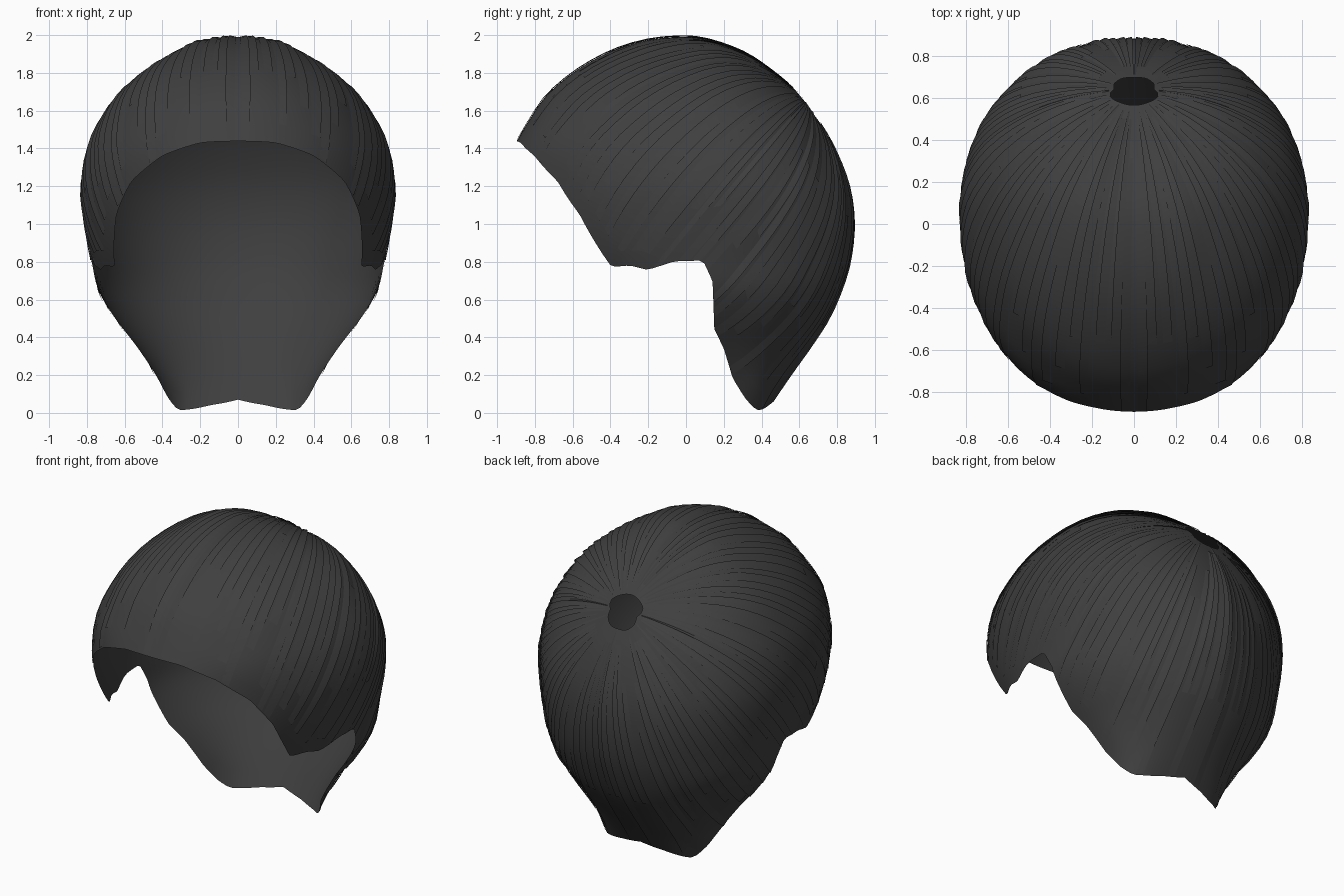
import bpy, bmesh, math, random
from mathutils import Vector
from mathutils.bvhtree import BVHTree

if "Cube" in bpy.data.objects:
    bpy.data.objects.remove(bpy.data.objects["Cube"])

random.seed(4)
hair = bpy.data.materials.new("charcoal_hair")
hair.diffuse_color = (0.05, 0.05, 0.05, 1)
hair.use_nodes = True
hair.node_tree.nodes["Principled BSDF"].inputs["Base Color"].default_value = hair.diffuse_color

# Head form as horizontal slices: z, half width, back y, middle y, front y
SLICES = [
    (1.99, .05, .05, 0, -.08), (1.975, .16, .12, .01, -.2), (1.94, .27, .23, .02, -.33),
    (1.89, .36, .34, .03, -.45), (1.8, .5, .47, .04, -.6), (1.68, .63, .61, .05, -.74),
    (1.55, .72, .7, .05, -.83), (1.4, .79, .785, .05, -.91), (1.2, .825, .86, .05, -.92),
    (1.0, .81, .885, .05, -.89), (.8, .775, .865, .06, -.78), (.65, .74, .82, .11, -.6),
    (.5, .65, .755, .15, -.4), (.35, .535, .66, .19, -.25), (.2, .435, .555, .25, -.15),
    (.08, .37, .475, .31, -.05), (0, .31, .42, .36, 0), (-.1, .25, .36, .32, 0)]

# Hairline, from the middle of the forehead round to the middle of the nape
HAIRLINE = [Vector(p) for p in [
    (0, -.9, 1.44), (.2, -.885, 1.435), (.4, -.8, 1.36), (.55, -.66, 1.22),
    (.63, -.55, 1.05), (.66, -.4, .77), (.69, -.29, .785), (.72, -.2, .76),
    (.76, -.06, .805), (.765, .09, .81), (.75, .14, .7), (.61, .15, .44),
    (.53, .2, .34), (.43, .25, .17), (.37, .32, .06), (.28, .4, .005),
    (.15, .44, .035), (0, .47, .065)]]
CENTRE = Vector((0, .1, 1.0))
WHORL = (Vector((0, .65, 1.66)) - CENTRE).normalized()


def spline(rows, i, f):
    """Smooth interpolation between rows i and i+1."""
    a, b, c, d = (rows[min(max(i + k, 0), len(rows) - 1)] for k in (-1, 0, 1, 2))
    return [.5 * (2 * q + (r - p) * f + (2 * p - 5 * q + 4 * r - s) * f * f
                  + (3 * q - p - 3 * r + s) * f ** 3) for p, q, r, s in zip(a, b, c, d)]


def head_form(segments=96, steps=5):
    verts, faces = [], []
    rows = [spline(SLICES, i, k / steps) for i in range(len(SLICES) - 1) for k in range(steps)]
    rows.append(SLICES[-1])
    for z, w, back, mid, front in rows:
        for j in range(segments):
            a = 2 * math.pi * j / segments
            s, c = math.sin(a), math.cos(a)
            sx = math.copysign(abs(s) ** .95, s)
            cy = math.copysign(abs(c) ** .95, c)
            verts.append((w * sx, mid + cy * (back - mid if c > 0 else mid - front), z))
    for i in range(len(rows) - 1):
        for j in range(segments):
            k = (j + 1) % segments
            faces.append((i * segments + j, i * segments + k,
                          (i + 1) * segments + k, (i + 1) * segments + j))
    faces.append(tuple(range(segments)))
    return BVHTree.FromPolygons(verts, faces)


FORM = head_form()
LENGTHS = [(b - a).length for a, b in zip(HAIRLINE, HAIRLINE[1:])]


def hairline(u):
    d = min(max(u, 0), 1) * sum(LENGTHS)
    for a, b, l in zip(HAIRLINE, HAIRLINE[1:], LENGTHS):
        if d <= l:
            return a.lerp(b, d / l)
        d -= l
    return HAIRLINE[-1].copy()


def point(u, t, lift=0):
    """Point on the head form: u along the hairline, t from crown to hairline."""
    end = hairline(u) - CENTRE
    direction = WHORL.slerp(end.normalized(), t)
    hit = FORM.ray_cast(CENTRE, direction)[0]
    if hit is None:
        hit = CENTRE + direction * end.length
    p = hit + direction * lift
    if u <= 0 or u >= 1:
        p.x = 0
    return p


def add_grid(bm, grid):
    rows = [[bm.verts.new(p) for p in row] for row in grid]
    for r, s in zip(rows, rows[1:]):
        for j in range(len(r) - 1):
            f = bm.faces.new((r[j], r[j + 1], s[j + 1], s[j]))
            f.normal_update()
            if f.normal.dot(f.calc_center_median() - CENTRE) < 0:
                f.normal_flip()


def finish(bm, name):
    mesh = bpy.data.meshes.new(name)
    bm.to_mesh(mesh)
    bm.free()
    mesh.materials.append(hair)
    mesh.polygons.foreach_set("use_smooth", [True] * len(mesh.polygons))
    obj = bpy.data.objects.new(name, mesh)
    bpy.context.collection.objects.link(obj)
    mirror = obj.modifiers.new("mirror", 'MIRROR')
    mirror.merge_threshold = .0005
    return obj


# Smooth cap with an open crown
bm = bmesh.new()
COLS, ROWS = 84, 26
add_grid(bm, [[point(c / COLS, .065 + .935 * r / ROWS) for c in range(COLS + 1)]
              for r in range(ROWS + 1)])
finish(bm, "hair_cap")

# Overlapping locks, each tilted so one edge stands proud
bm = bmesh.new()
LOCKS, STEPS = 46, 18
for i in range(LOCKS):
    u0 = max(0.004, (i + random.uniform(-.2, .2)) / LOCKS)
    u1 = min(.996, u0 + random.uniform(.8, 1.15) / LOCKS)
    t0 = random.choice((.075, .09, .12, .25, .4))
    t1 = random.choice((.75, .86, .94, .995, .995))
    high = random.uniform(.009, .015)
    grid = []
    for k in range(STEPS + 1):
        f = k / STEPS
        t = t0 + (t1 - t0) * f
        narrow = .5 * (u1 - u0) * (.1 + .35 * max(0, f - .6))
        rise = .003 + (high - .003) * math.sin(math.pi * (.1 + .8 * f))
        grid.append([point(u0 + narrow + (u1 - u0 - 2 * narrow) * w, t,
                           .002 + (rise - .002) * w) for w in (0, .5, 1)])
    add_grid(bm, grid)
finish(bm, "hair_locks")
